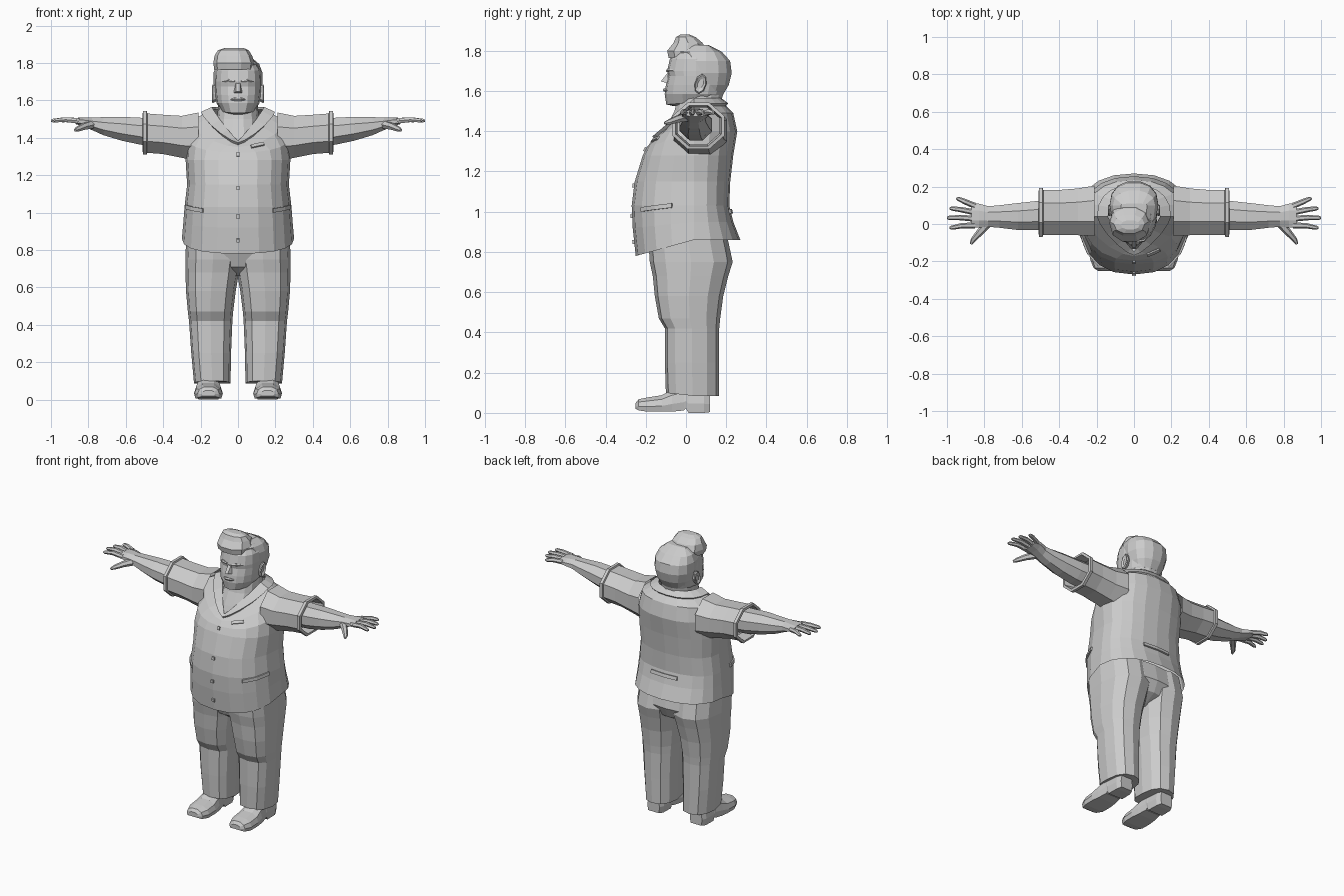
import bpy, bmesh
from math import sin, cos, pi, radians
from mathutils import Vector
from mathutils.bvhtree import BVHTree


def make(name, verts, faces, mirror=False, thick=0):
    me = bpy.data.meshes.new(name)
    bm = bmesh.new()
    vs = [bm.verts.new(v) for v in verts]
    for f in faces:
        bm.faces.new([vs[i] for i in f])
    bmesh.ops.recalc_face_normals(bm, faces=bm.faces)
    bm.to_mesh(me)
    bm.free()
    ob = bpy.data.objects.new(name, me)
    bpy.context.collection.objects.link(ob)
    if thick:
        m = ob.modifiers.new("thickness", 'SOLIDIFY')
        m.thickness, m.offset = thick, 0
    if mirror:
        ob.modifiers.new("mirror", 'MIRROR').use_clip = False
    return ob


def loft(name, rings, caps=(True, True), mirror=False):
    n = len(rings[0])
    verts = [p for r in rings for p in r]
    faces = [(k * n + i, k * n + (i + 1) % n, (k + 1) * n + (i + 1) % n, (k + 1) * n + i)
             for k in range(len(rings) - 1) for i in range(n)]
    if caps[0]:
        faces.append(tuple(range(n)))
    if caps[1]:
        faces.append(tuple(range(len(verts) - n, len(verts))))
    return make(name, verts, faces, mirror)


def power(v, p):
    return (1 if v >= 0 else -1) * abs(v) ** (2 / p)


def ring(z, hw, yf, yb, drop=0, p=2.3, n=20, x0=0.0, yc=None):
    """Horizontal section; drop lowers the front, p sets how square the front is."""
    yc = (yf + yb) / 2 if yc is None else yc
    pts = []
    for i in range(n):
        a = 2 * pi * i / n
        q = p if sin(a) < 0 else 2.3
        s = power(sin(a), q)
        pts.append(Vector((x0 + hw * power(cos(a), q),
                           yc + s * (yb - yc if s > 0 else yc - yf),
                           z - drop * max(0, -s))))
    return pts


def section_x(x, yc, zc, ry, rz, n=8):
    return [Vector((x, yc + ry * cos(2 * pi * (i + .5) / n) / cos(pi / n),
                    zc + rz * sin(2 * pi * (i + .5) / n) / cos(pi / n))) for i in range(n)]


def tube(name, pts, radii, n=5, mirror=False):
    pts = [Vector(p) for p in pts]
    rings = []
    for k, p in enumerate(pts):
        d = (pts[min(k + 1, len(pts) - 1)] - pts[max(k - 1, 0)]).normalized()
        u = d.cross(Vector((0, 0, 1))).normalized()
        v = u.cross(d)
        rings.append([p + radii[k] * (u * cos(2 * pi * i / n) + v * sin(2 * pi * i / n)) for i in range(n)])
    return loft(name, rings, mirror=mirror)


# jacket body, open at the hem and at the V neckline
body = [ring(*r, yc=.04) for r in (
    (.86, .30, -.25, .27, .08, 2.4), (.95, .292, -.265, .235, .03, 2.4),
    (1.03, .286, -.27, .215, 0, 2.4), (1.15, .272, -.255, .22, 0, 2.4),
    (1.28, .28, -.215, .235, 0, 2.4), (1.40, .275, -.195, .255, .08, 2.2),
    (1.49, .255, -.172, .235, .14, 1.6), (1.55, .14, -.145, .175, .18, 1.1))]
jacket = loft("jacket_body", body, (False, False))

# turned-down collar and lapels following the neckline
up = Vector((0, 0, 1))
mid = Vector((0, .04, 0))
inner = [p + up * .015 for p in body[-1]]
outer = [a.lerp(b, .4) + (Vector((a.x, a.y - .04, 0)).normalized() * .012) + up * .012
         for a, b in zip(body[-1], body[-2])]
loft("collar_and_lapels", [body[-1], inner, outer, [a.lerp(b, .4) for a, b in zip(body[-1], body[-2])]],
     (False, False))

# details draped on the jacket: pockets, buttons, front seam
bm = bmesh.new()
bm.from_mesh(jacket.data)
tree = BVHTree.FromBMesh(bm)


def drape(name, a0, a1, z0, z1, h, steps=4, mirror=False):
    verts = []
    for k in range(steps + 1):
        a = radians(a0 + (a1 - a0) * k / steps)
        d = Vector((cos(a), sin(a), 0))
        for dz in (0, h):
            o = Vector((0, 0, z0 + (z1 - z0) * k / steps + dz))
            hit = tree.ray_cast(o, d)[0]
            verts.append((hit or o + d * .2) + d * .003)
    make(name, verts, [(2 * k, 2 * k + 1, 2 * k + 3, 2 * k + 2) for k in range(steps)], mirror, .014)


drape("side_pocket", -50, -14, 1.0, 1.02, .022, mirror=True)
drape("breast_pocket", -67, -45, 1.345, 1.36, .014)
drape("back_vent_slit", 64, 112, .99, .99, .022)
for z in (1.30, 1.12, .97, .84):
    drape("button", -92, -88, z, z, .02, 1)
bm.free()

# sleeves with rolled cuffs
loft("sleeve", [section_x(.21, .07, 1.405, .135, .13), section_x(.30, .065, 1.405, .125, .112),
                section_x(.40, .062, 1.418, .12, .105), section_x(.49, .062, 1.425, .12, .105)],
     (False, False), True)
loft("sleeve_cuff", [section_x(x, .062, 1.427, .122 * k, .108 * k)
                     for x, k in ((.485, .98), (.488, 1.07), (.507, 1.07), (.51, .93), (.44, .85))],
     (False, False), True)

# forearm and palm
loft("forearm", [section_x(*s) for s in (
    (.42, .05, 1.43, .08, .075), (.52, .045, 1.435, .078, .072), (.62, .04, 1.448, .072, .064),
    (.72, .04, 1.462, .06, .048), (.78, .04, 1.475, .055, .034), (.83, .045, 1.485, .064, .024),
    (.87, .045, 1.49, .066, .016))], mirror=True)

# fingers and thumb
for y0, y1, x1 in ((.097, .135, .95), (.062, .083, .985), (.028, .033, 1.0), (-.007, -.02, .985)):
    ym = (y0 + y1) / 2 + .004
    tube("finger", [(.85, y0, 1.49), ((.86 + x1) / 2, ym, 1.497), (x1 - .01, y1, 1.492), (x1, y1, 1.49)],
         [.016, .0145, .011, .006], 6, True)
tube("thumb", [(.785, .0, 1.47), (.825, -.045, 1.46), (.86, -.085, 1.445), (.872, -.107, 1.44)],
     [.024, .019, .014, .007], 6, True)

# trousers
loft("trouser_leg", [ring(z, (xo - xi) / 2, yf, yb, dr, 2.9, 12, (xo + xi) / 2) for z, xi, xo, yf, yb, dr in (
    (.085, .04, .235, -.10, .165, -.015), (.25, .037, .25, -.105, .165, 0), (.42, .03, .262, -.105, .165, 0),
    (.47, .026, .268, -.135, .17, 0), (.58, .012, .278, -.155, .185, 0), (.68, -.005, .281, -.165, .21, 0),
    (.75, -.015, .282, -.18, .232, 0), (.90, -.02, .275, -.19, .20, 0))], (True, False), True)
loft("trouser_seat", [ring(*r) for r in (
    (.66, .06, -.07, .10), (.71, .17, -.15, .19), (.78, .26, -.178, .225), (.90, .27, -.19, .20))], (True, False))

# shoes: upper, then sole with a heel step
def shoe_ring(y, hw, z0, z1):
    x = .158
    return [Vector((x + hw * a, y, z0 + (z1 - z0) * b)) for a, b in (
        (-.9, 0), (.9, 0), (1, .35), (.85, .75), (.4, 1), (-.4, 1), (-.85, .75), (-1, .35))]


loft("shoe", [shoe_ring(*s) for s in (
    (-.25, .035, .02, .05), (-.235, .058, .012, .068), (-.19, .076, .006, .077), (-.12, .077, .006, .088),
    (-.07, .07, .006, .115), (-.01, .06, .012, .13), (.0, .06, .022, .13), (.012, .06, 0, .13),
    (.09, .058, 0, .13), (.12, .045, .004, .12))], mirror=True)

# neck and chest in the open collar
loft("neck", [ring(*r, n=14) for r in (
    (1.34, .13, -.135, .10), (1.42, .115, -.10, .14), (1.50, .112, -.06, .17),
    (1.58, .105, -.04, .185))], (False, False))

# head
loft("head", [ring(z, hw, yf, yb, dr, 2.3, 16, 0, .05) for z, hw, yf, yb, dr in (
    (1.535, .06, -.06, .14, .01), (1.545, .088, -.098, .17, .012), (1.585, .115, -.106, .185, 0),
    (1.63, .121, -.10, .205, 0), (1.675, .124, -.088, .215, 0), (1.70, .124, -.094, .22, 0),
    (1.76, .12, -.08, .205, 0), (1.81, .09, -.04, .15, 0))])

# hair: back cap, side locks and a swept quiff leaning to one side
loft("hair_cap", [ring(z, hw, yf, yb, 0, 2.3, 14, 0, .10) for z, hw, yf, yb in (
    (1.58, .09, .08, .185), (1.63, .115, .07, .215), (1.69, .131, .035, .23), (1.75, .13, -.03, .222),
    (1.795, .113, -.065, .18), (1.83, .07, -.04, .11))])
loft("hair_quiff", [ring(z, hw, yf, yb, 0, 2.3, 10, x) for z, hw, yf, yb, x in (
    (1.765, .105, -.09, .09, -.022), (1.80, .11, -.098, .11, -.022), (1.84, .10, -.065, .085, -.025),
    (1.868, .082, -.052, .05, -.025), (1.88, .05, -.03, .02, -.02))])

# face: nose, brows, lips, ears
make("nose", [(-.011, -.088, 1.695), (.011, -.088, 1.695), (-.024, -.09, 1.638), (.024, -.09, 1.638),
              (-.01, -.125, 1.648), (.01, -.125, 1.648)],
     [(0, 1, 5, 4), (0, 4, 2), (1, 3, 5), (4, 5, 3, 2)])
tube("brow", [(.018, -.094, 1.70), (.05, -.088, 1.706), (.085, -.055, 1.70)], [.006, .009, .005], 5, True)
tube("lips", [(-.04, -.09, 1.603), (-.015, -.107, 1.606), (.015, -.107, 1.606), (.04, -.09, 1.603)],
     [.004, .009, .009, .004], 5)
loft("ear", [[Vector((x, .072 + k * .03 * cos(a) + .008 * sin(a), 1.635 + k * .05 * sin(a)))
              for a in (2 * pi * i / 8 for i in range(8))]
             for x, k in ((.112, .75), (.134, 1), (.14, .85), (.132, .5))], mirror=True)
